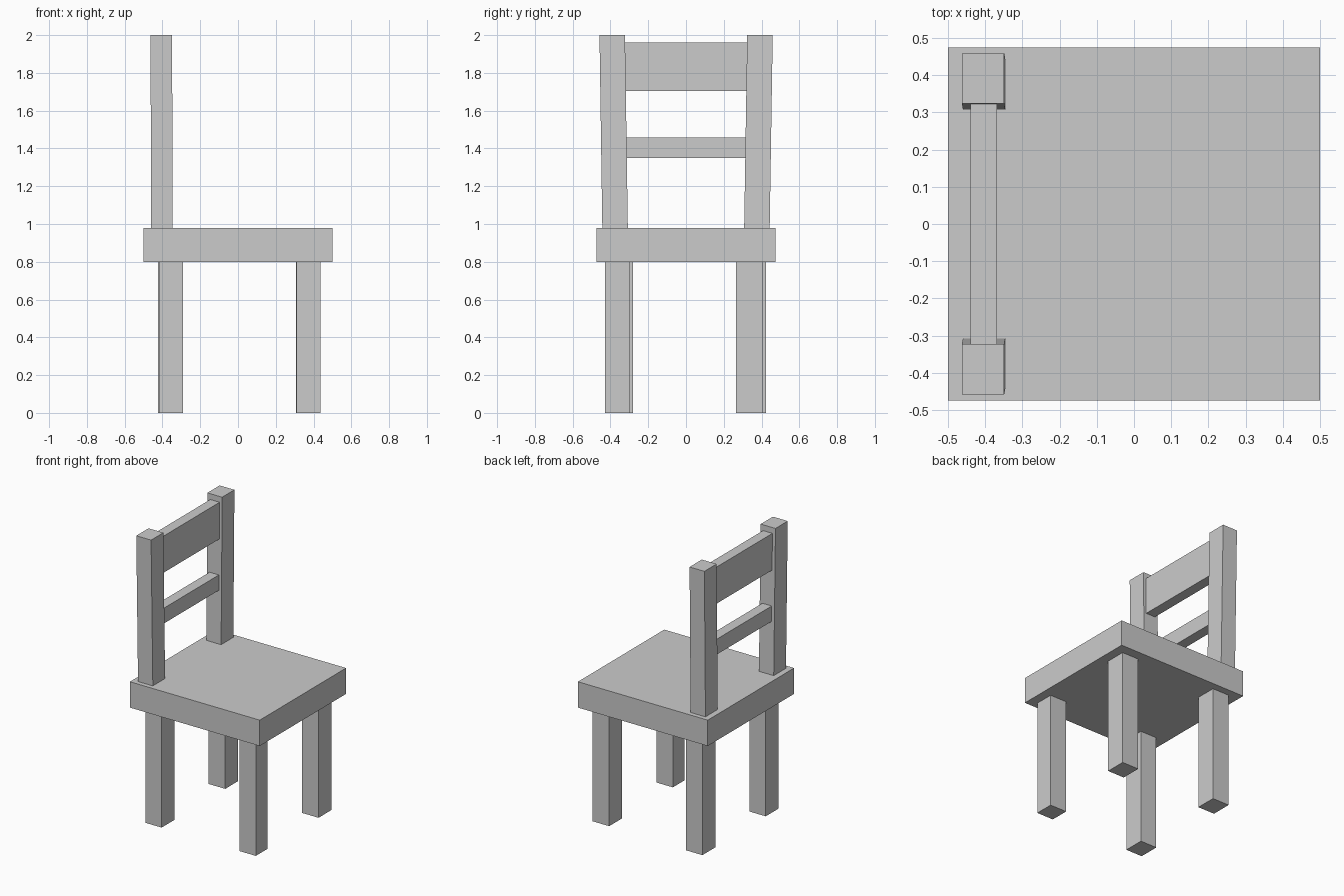
import bpy, bmesh

if "Cube" in bpy.data.objects:
    bpy.data.objects.remove(bpy.data.objects["Cube"])


def block(name, x, y, z, shift=(0, 0)):
    """Box from (min, max) ranges; shift slides the top face for leaning parts."""
    bm = bmesh.new()
    bmesh.ops.create_cube(bm, size=1)
    for v in bm.verts:
        top = v.co.z > 0
        v.co = (x[v.co.x > 0] + shift[0] * top,
                y[v.co.y > 0] + shift[1] * top,
                z[top])
    mesh = bpy.data.meshes.new(name)
    bm.to_mesh(mesh)
    bm.free()
    obj = bpy.data.objects.new(name, mesh)
    bpy.context.collection.objects.link(obj)
    return obj


# Seat slab
block("seat", (-0.5, 0.5), (-0.475, 0.475), (0.80, 0.98))

# Four legs, slightly irregular in placement
legs = {
    "front_leg_right": ((0.31, 0.437), (-0.428, -0.298)),
    "front_leg_left": ((0.307, 0.435), (0.265, 0.407)),
    "rear_leg_right": ((-0.418, -0.292), (-0.423, -0.28)),
    "rear_leg_left": ((-0.423, -0.295), (0.281, 0.424)),
}
for name, (x, y) in legs.items():
    block(name, x, y, (0, 0.80))

# Back posts, leaning outward toward the top
block("back_post_left", (-0.46, -0.346), (0.308, 0.443), (0.98, 2.0), (-0.003, 0.016))
block("back_post_right", (-0.46, -0.346), (-0.443, -0.308), (0.98, 2.0), (-0.003, -0.015))

# Back rails between the posts
for name, z in (("top_rail", (1.705, 1.96)), ("middle_rail", (1.35, 1.457))):
    block(name, (-0.44, -0.368), (-0.327, 0.327), z)
